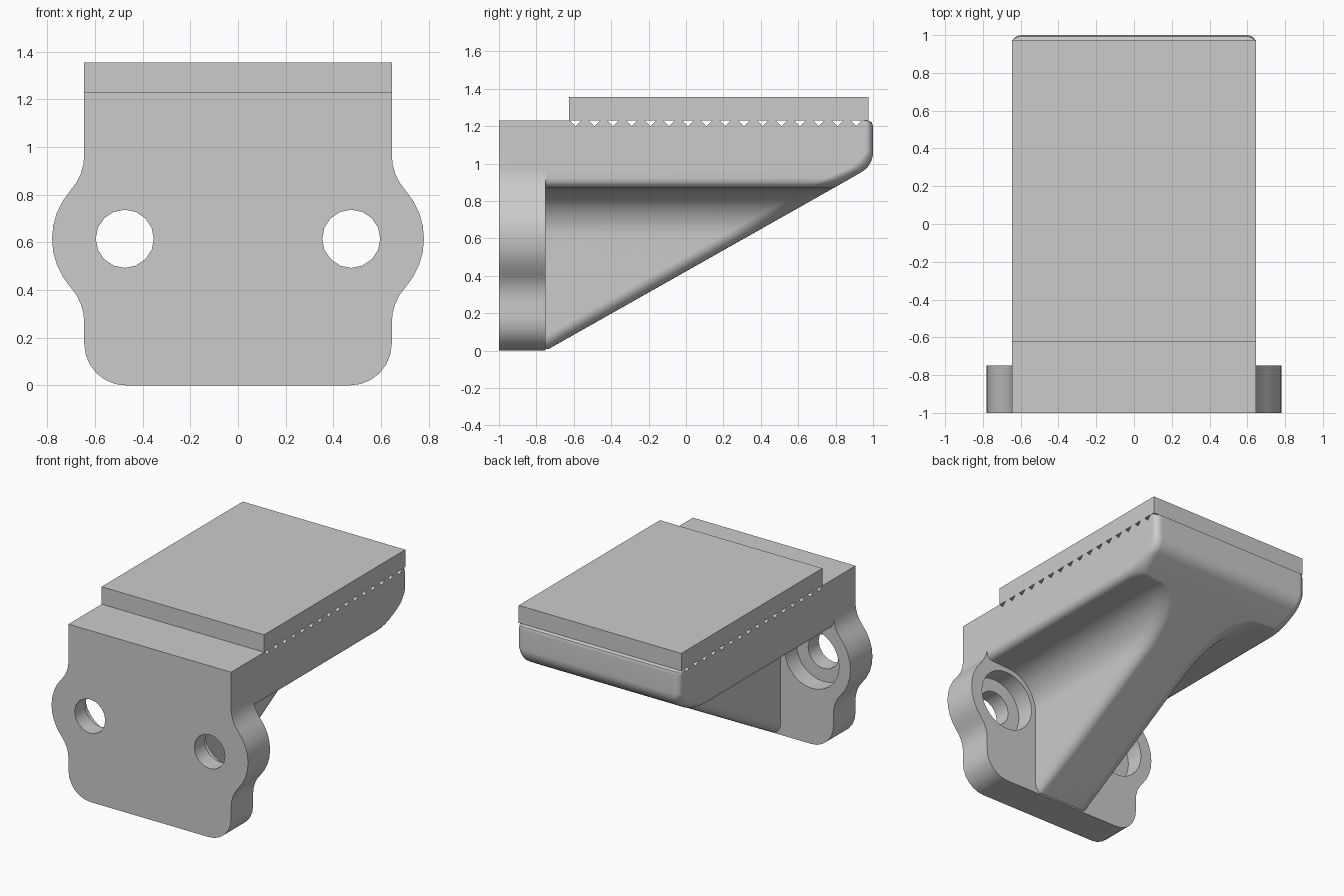
import bpy, bmesh
from math import sin, cos, acos, radians, pi, degrees

cube = bpy.data.objects.get("Cube")
if cube:
    bpy.data.objects.remove(cube, do_unlink=True)

grey = bpy.data.materials.new("plain_grey")
grey.use_nodes = True
GREY = (0.6, 0.6, 0.6, 1)
grey.diffuse_color = GREY
grey.node_tree.nodes["Principled BSDF"].inputs["Base Color"].default_value = GREY

HALF = 0.645             # half width of the block
TOP = 1.23               # top of the block
HOLE_X, HOLE_Z = 0.475, 0.615
FRONT, FLANGE_BACK = -1.0, -0.75


def make_object(name, bm):
    for v in bm.verts:
        v.co = [round(c, 4) for c in v.co]
    bmesh.ops.recalc_face_normals(bm, faces=bm.faces[:])
    mesh = bpy.data.meshes.new(name)
    bm.to_mesh(mesh)
    bm.free()
    mesh.materials.append(grey)
    obj = bpy.data.objects.new(name, mesh)
    bpy.context.collection.objects.link(obj)
    return obj


def loft(bm, rings):
    """Skin closed rings of equal length and cap both ends."""
    rows = [[bm.verts.new(p) for p in ring] for ring in rings]
    n = len(rows[0])
    for a, b in zip(rows, rows[1:]):
        for i in range(n):
            j = (i + 1) % n
            bm.faces.new((a[i], a[j], b[j], b[i]))
    bm.faces.new(rows[0][::-1])
    bm.faces.new(rows[-1])


def prisms(name, outlines, lo, hi, axis):
    """Extrude each outline along x or y into one object."""
    bm = bmesh.new()
    for pts in outlines:
        if axis == "x":
            loft(bm, [[(s, a, b) for a, b in pts] for s in (lo, hi)])
        else:
            loft(bm, [[(a, s, b) for a, b in pts] for s in (lo, hi)])
    return make_object(name, bm)


def arc(cx, cz, r, start, end, steps):
    angles = [radians(start + (end - start) * i / steps) for i in range(steps + 1)]
    return [(cx + r * cos(a), cz + r * sin(a)) for a in angles]


def circle(cx, cz, r, n):
    return arc(cx, cz, r, 0, 360, n)[:-1]


def combine(target, tool, operation):
    mod = target.modifiers.new(operation, "BOOLEAN")
    mod.operation = operation
    mod.solver = "EXACT"
    mod.object = tool
    bpy.context.view_layer.objects.active = target
    bpy.ops.object.modifier_apply(modifier=mod.name)
    bpy.data.objects.remove(tool, do_unlink=True)


# Mounting flange: rounded bottom corners and a filleted ear on each side
EAR, FILLET, CORNER = 0.305, 0.22, 0.175
ear_angle = degrees(acos((HALF + FILLET - HOLE_X) / (EAR + FILLET)))
drop = (EAR + FILLET) * sin(radians(ear_angle))
side = arc(HALF - CORNER, CORNER, CORNER, -90, 0, 6)
side += arc(HALF + FILLET, HOLE_Z - drop, FILLET, 180, 180 - ear_angle, 4)
side += arc(HOLE_X, HOLE_Z, EAR, -ear_angle, ear_angle, 8)[1:-1]
side += arc(HALF + FILLET, HOLE_Z + drop, FILLET, 180 + ear_angle, 180, 4)
side += [(HALF, TOP)]
outline = side + [(-x, z) for x, z in reversed(side)]
bracket = prisms("bracket_body", [outline], FRONT, FLANGE_BACK, "y")

# Cantilever body: half width by height, from narrow web to full block
SLOPE = 0.565
END_R = 0.12
widths = [(0.225, 0.01), (0.225, 0.2), (0.225, 0.4)]
widths += arc(HOLE_X, HOLE_Z, 0.25, 180, 90, 10)
widths += arc(HALF - 0.05, 0.92, 0.05, -90, 0, 4)
stations = [(w, FLANGE_BACK + z / SLOPE, z) for w, z in widths]
stations += [(HALF, y, z) for y, z in arc(1 - END_R, 1.06, END_R, -60.5, 0, 6)]
stations += [(HALF, 1, 1.2), (HALF, 0.993, 1.22), (HALF, 0.975, TOP)]


def plan_ring(w, back, z):
    """Plan rectangle at one height with rounded back corners."""
    t = min(max((z - 0.9) / 0.16, 0), 1)
    rx = 0.07 - 0.02 * t
    ry = 0.14 - 0.1 * t
    corner = [(w - rx + rx * cos(a), back - ry + ry * sin(a))
              for a in (pi / 2 * i / 6 for i in range(7))]
    half = [(w, -0.92)] + corner
    pts = half + [(-x, y) for x, y in reversed(half)]
    return [(x, y, z) for x, y in pts]


bm = bmesh.new()
loft(bm, [plan_ring(*s) for s in stations])
combine(bracket, make_object("cantilever_body", bm), "UNION")

# Bolt holes with counterbores at the back of the flange
for name, radius, sides, lo, hi in (("bolt_holes", 0.122, 16, -1.1, -0.8),
                                    ("counterbores", 0.215, 28, -0.88, -0.65)):
    rings = [circle(s * HOLE_X, HOLE_Z, radius, sides) for s in (-1, 1)]
    combine(bracket, prisms(name, rings, lo, hi, "y"), "DIFFERENCE")

# Row of V grooves across the top of the block
grooves = []
for i in range(16):
    y = -0.59 + 0.1 * i
    grooves.append([(y, TOP - 0.03), (y + 0.04, TOP + 0.01), (y - 0.04, TOP + 0.01)])
combine(bracket, prisms("grooves", grooves, -0.8, 0.8, "x"), "DIFFERENCE")

# Flat pad resting on the grooves
pad = prisms("top_pad", [[(-0.625, TOP), (0.975, TOP), (0.975, 1.355), (-0.625, 1.355)]],
             -HALF, HALF, "x")

# Smooth shading on the rounded body
bpy.ops.object.select_all(action="DESELECT")
bracket.select_set(True)
bpy.context.view_layer.objects.active = bracket
bpy.ops.object.shade_smooth_by_angle(angle=radians(32))
weighted = bracket.modifiers.new("weighted_normals", "WEIGHTED_NORMAL")
weighted.keep_sharp = True
